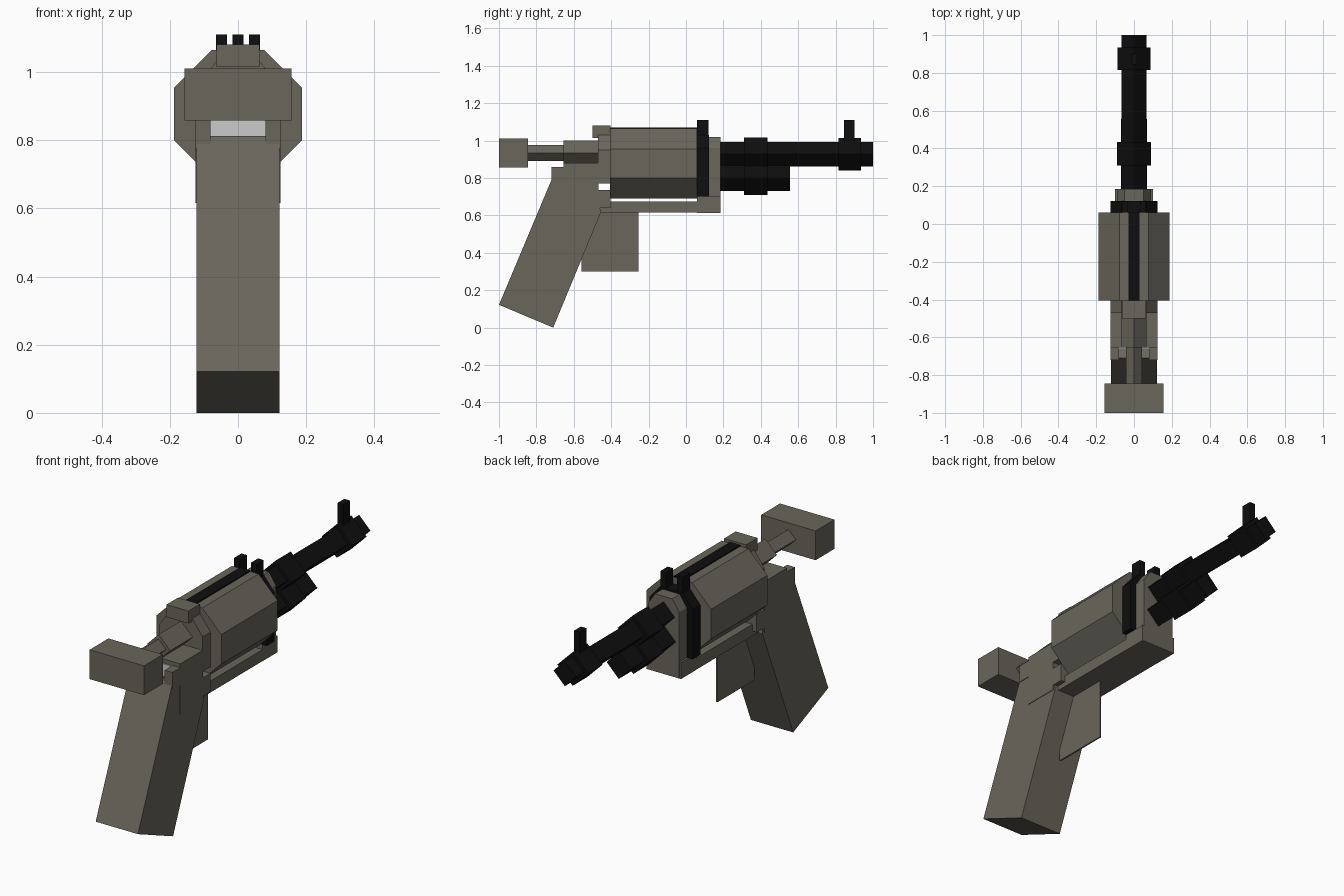
import bpy, math

if "Cube" in bpy.data.objects:
    bpy.data.objects.remove(bpy.data.objects["Cube"])


def material(name, rgb):
    m = bpy.data.materials.new(name)
    m.diffuse_color = (*rgb, 1)
    m.use_nodes = True
    m.node_tree.nodes["Principled BSDF"].inputs["Base Color"].default_value = m.diffuse_color
    return m


GREY = material("olive_grey_metal", (0.142, 0.132, 0.106))
BLACK = material("black_metal", (0.0045, 0.0045, 0.0045))
LIGHT = material("light_grey", (0.6, 0.6, 0.6))


def extrude(name, near, far, mat):
    """Solid between two matching outlines."""
    n = len(near)
    faces = [list(range(n)), list(range(2 * n - 1, n - 1, -1))]
    faces += [[i, i + n, (i + 1) % n + n, (i + 1) % n] for i in range(n)]
    me = bpy.data.meshes.new(name)
    me.from_pydata(near + far, [], faces)
    me.materials.append(mat)
    ob = bpy.data.objects.new(name, me)
    bpy.context.collection.objects.link(ob)
    # consistent outward normals
    import bmesh
    bm = bmesh.new()
    bm.from_mesh(me)
    bmesh.ops.recalc_face_normals(bm, faces=bm.faces)
    bm.to_mesh(me)
    bm.free()
    return ob


def along_y(name, xz, y0, y1, mat):
    return extrude(name, [(x, y0, z) for x, z in xz], [(x, y1, z) for x, z in xz], mat)


def along_x(name, yz, half, mat):
    return extrude(name, [(-half, y, z) for y, z in yz], [(half, y, z) for y, z in yz], mat)


def box(name, x0, x1, y0, y1, z0, z1, mat):
    return along_y(name, [(x0, z0), (x1, z0), (x1, z1), (x0, z1)], y0, y1, mat)


def diamond(name, cz, r, y0, y1, mat):
    return along_y(name, [(0, cz - r), (r, cz), (0, cz + r), (-r, cz)], y0, y1, mat)


def arch(half, top_half, z0, zc, z1):
    """Upright plate outline with cut top corners."""
    return [(-half, z0), (half, z0), (half, zc), (top_half, z1), (-top_half, z1), (-half, zc)]


# Octagonal drum with a dark strip along its top
R = 0.187 / math.cos(math.pi / 8)
octagon = [(R * math.cos(math.pi / 8 + i * math.pi / 4),
            0.877 + R * math.sin(math.pi / 8 + i * math.pi / 4)) for i in range(8)]
along_y("drum", octagon, -0.405, 0.06, GREY)
box("top_strip", -0.03, 0.03, -0.405, 0.06, 1.05, 1.07, BLACK)

# Barrel, lower tube and bands, all square sections set on edge
diamond("barrel", 0.927, 0.065, 0.18, 1.0, BLACK)
diamond("lower_tube", 0.80, 0.07, 0.18, 0.555, BLACK)
diamond("upper_band", 0.927, 0.09, 0.31, 0.435, BLACK)
diamond("lower_band", 0.80, 0.09, 0.31, 0.435, BLACK)
diamond("muzzle_band", 0.927, 0.088, 0.815, 0.935, BLACK)
box("front_sight", -0.016, 0.016, 0.845, 0.90, 0.98, 1.11, BLACK)

# Front frame
along_y("front_black_plate", arch(0.125, 0.065, 0.70, 0.96, 1.03), 0.06, 0.122, BLACK)
along_y("front_frame", arch(0.09, 0.05, 0.615, 0.96, 1.02), 0.12, 0.185, GREY)
box("front_foot", -0.10, 0.10, 0.06, 0.184, 0.614, 0.70, GREY)
for side, s in (("left", -1), ("right", 1)):
    a, b = sorted((s * 0.032, s * 0.064))
    box(side + "_sight_post", a, b, 0.06, 0.12, 1.0, 1.11, BLACK)

# Lower and rear frame
box("bottom_bar", -0.10, 0.10, -0.46, 0.08, 0.615, 0.675, GREY)
box("lower_block", -0.125, 0.125, -0.48, -0.405, 0.64, 0.735, GREY)
along_y("rear_plate", arch(0.125, 0.065, 0.77, 0.95, 1.03), -0.47, -0.404, GREY)
box("rear_sight_base", -0.063, 0.063, -0.50, -0.405, 1.015, 1.08, GREY)
box("rear_body", -0.125, 0.125, -0.655, -0.468, 0.615, 0.88, GREY)
for side, s in (("left", -1), ("right", 1)):
    a, b = sorted((s * 0.08, s * 0.125))
    box(side + "_ear", a, b, -0.72, -0.65, 0.77, 0.86, GREY)
box("light_insert", -0.08, 0.08, -0.661, -0.654, 0.77, 0.858, LIGHT)

# Plunger rod and rear block
diamond("rod_sleeve", 0.933, 0.067, -0.655, -0.46, GREY)
diamond("rod", 0.933, 0.043, -0.85, -0.65, GREY)
box("rear_block", -0.157, 0.157, -1.0, -0.845, 0.857, 1.01, GREY)

# Slanted grip and thin trigger plate
along_x("grip", [(-0.71, 0.812), (-1.0, 0.122), (-0.71, 0.0), (-0.455, 0.615),
                 (-0.47, 0.70), (-0.655, 0.79)], 0.122, GREY)
box("trigger_plate", -0.004, 0.004, -0.56, -0.255, 0.30, 0.62, GREY)
